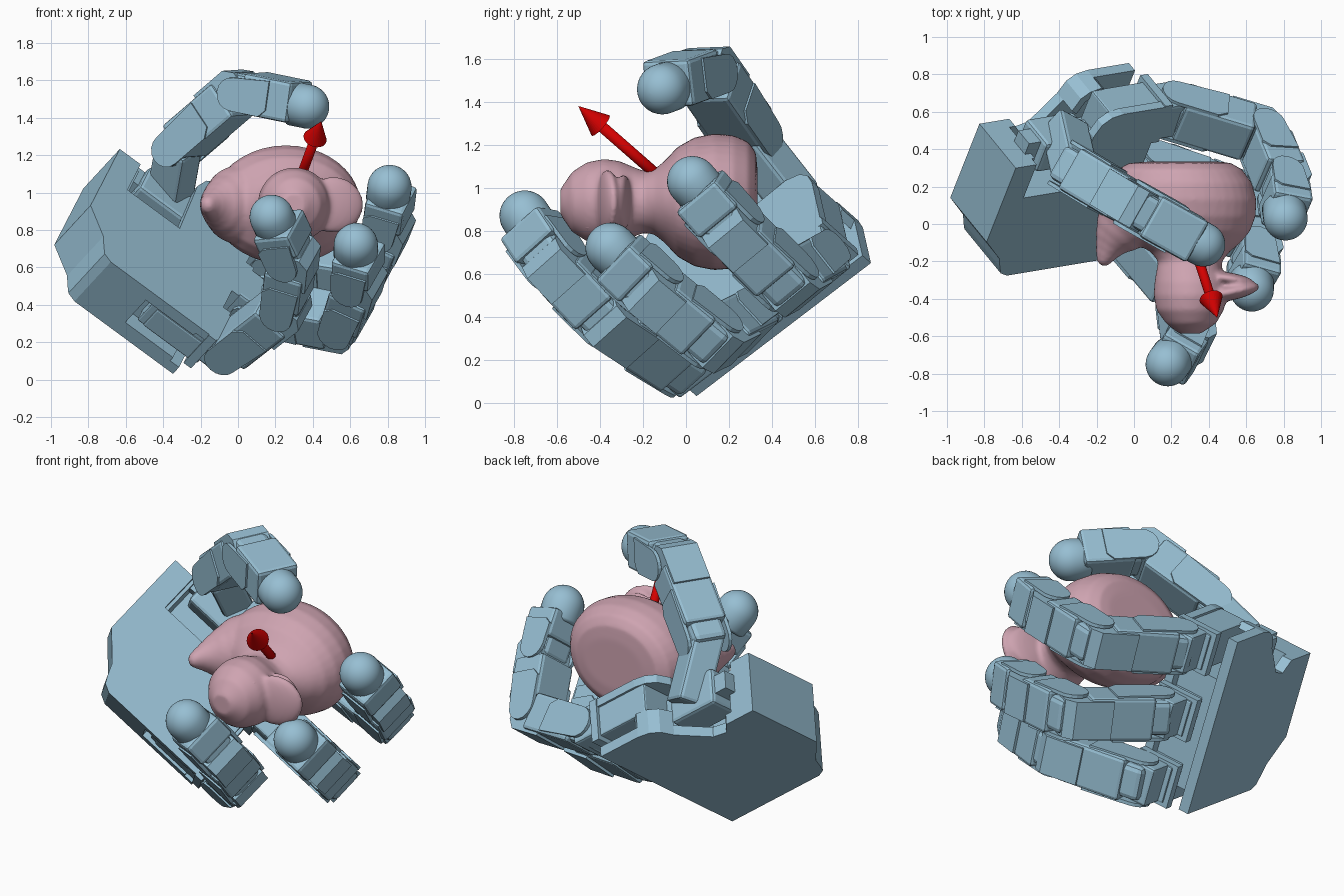
import bpy, bmesh, math
from mathutils import Vector as V, Matrix

if "Cube" in bpy.data.objects:
    bpy.data.objects.remove(bpy.data.objects["Cube"])


def material(name, rgb):
    m = bpy.data.materials.new(name)
    m.diffuse_color = (*rgb, 1)
    m.use_nodes = True
    m.node_tree.nodes["Principled BSDF"].inputs["Base Color"].default_value = m.diffuse_color
    return m


BLUE = material("steel_blue", (0.31, 0.52, 0.65))
PINK = material("pink", (0.62, 0.37, 0.44))
RED = material("red", (0.65, 0.0, 0.0))


def finish(name, bm, mat, smooth=False, bevel=0):
    bmesh.ops.recalc_face_normals(bm, faces=bm.faces)
    me = bpy.data.meshes.new(name)
    bm.to_mesh(me)
    bm.free()
    for p in me.polygons:
        p.use_smooth = smooth
    ob = bpy.data.objects.new(name, me)
    me.materials.append(mat)
    bpy.context.collection.objects.link(ob)
    if bevel:
        b = ob.modifiers.new("bevel", "BEVEL")
        b.width, b.segments, b.limit_method = bevel, 2, "ANGLE"
    return ob


def prism(name, pts, o, ux, uy, uz, z0, z1, bevel=0):
    """Flat outline in the ux/uy plane, extruded along uz."""
    bm = bmesh.new()
    rings = [[bm.verts.new(o + ux * a + uy * b + uz * z) for a, b in pts] for z in (z0, z1)]
    bm.faces.new(rings[0])
    bm.faces.new(rings[1])
    for i in range(len(pts)):
        j = (i + 1) % len(pts)
        bm.faces.new((rings[0][i], rings[0][j], rings[1][j], rings[1][i]))
    return finish(name, bm, BLUE, bevel=bevel)


def rect(a0, a1, b0, b1):
    return [(a0, b0), (a1, b0), (a1, b1), (a0, b1)]


def lathe(name, p, axis, prof, mat, n=32, smooth=True):
    """Round part: profile of (distance along axis, radius)."""
    q = axis.to_track_quat("Z", "Y").to_matrix()
    bm = bmesh.new()
    rings = [[bm.verts.new(p + q @ V((r * math.cos(2 * math.pi * k / n),
              r * math.sin(2 * math.pi * k / n), h))) for k in range(n)] for h, r in prof]
    for a, b in zip(rings, rings[1:]):
        for k in range(n):
            bm.faces.new((a[k], a[(k + 1) % n], b[(k + 1) % n], b[k]))
    bm.faces.new(rings[0])
    bm.faces.new(rings[-1])
    return finish(name, bm, mat, smooth)


# Hand frame: L across the palm, D towards the fingers, N out of the palm
L = V((0.30, 0.76, 0.58)).normalized()
D = V((0.80, 0.134, -0.588))
D = (D - L * D.dot(L)).normalized()
N = D.cross(L).normalized()
O = V((-0.04, 0.275, 0.50))


def at(l, d, n):
    return O + L * l + D * d + N * n


# Palm: back shell, hollow middle with core, front shell with thumb slot
edge = [(-.535, 0), (-.535, -.66), (-.51, -.71), (-.46, -.735), (-.40, -.76), (-.256, -.90), (.265, -.90)]
corner = [(.40, -.43), (.48, -.40), (.52, -.35), (.535, -.28), (.535, 0)]
prism("palm_back_shell", edge + [(.265, -.70), (.20, -.64), (.22, -.56)] + corner, O, L, D, N, -.282, -.22)
prism("palm_front_shell", edge + [(.265, -.76), (.03, -.76), (.03, -.41)] + corner, O, L, D, N, .04, .09)
core = prism("palm_core", [(-.535, -.06)] + edge[1:] + [(.265, -.74), (.03, -.74), (.03, -.40),
             (.25, -.36), (.25, -.06)], O, L, D, N, -.221, .041)
cutter = prism("palm_side_cutter", rect(-.6, -.44, -.38, .02), O, L, D, N, -.19, .02)
cutter.hide_render = True
cutter.hide_viewport = True
cut = core.modifiers.new("side_recess", "BOOLEAN")
cut.object, cut.solver = cutter, "EXACT"
prism("palm_recess_motor", rect(-.53, -.40, -.30, .02), O, L, D, N, -.14, .01, .01)
# Rounded wall joining the shells around the inner corner
for (a, b), (c, d) in zip(corner, corner[1:4]):
    prism("palm_corner_wall", [(a, b), (c, d), (c - .03, d + .04), (a - .03, b + .04)], O, L, D, N, -.25, -.13)
# Thumb motor lying in the slot of the palm
prism("thumb_base_motor", rect(.16, .36, -.70, -.38), O, L, D, N, -.17, .05, .02)
prism("thumb_motor_shaft", rect(.22, .34, -.78, -.34), O, L, D, N, -.11, .0)


def link(name, p, q, lat, out, last=False):
    """Finger segment: motor box, side plates with a rounded end, fork at the far joint."""
    ax = (q - p).normalized()
    ln = (q - p).length
    end = ln - .05 if last else ln - .07
    prism(name + "_body", rect(.05, end, -.095, .125), p, ax, out, lat, -.125, .125, .02)
    arc = [(.09 * math.cos(t), .09 * math.sin(t)) for t in
           [math.pi / 2 + k * math.pi / 8 for k in range(9)]]
    plate = arc + [(ln * .45, -.09), (ln * .55, -.05), (ln * .55, .11)]
    for s in (-1, 1):
        prism(name + "_side_plate", plate, p, ax, out, lat, s * .115, s * .135)
    prism(name + "_knuckle", rect(-.06, .1, -.08, .11), p, ax, out, lat, -.10, .10, .03)
    if not last:
        prism(name + "_fork", [(ln * .6, -.07), (ln + .03, -.06), (ln + .07, 0),
              (ln + .07, .09), (ln + .02, .14), (ln * .6, .14)], p, ax, out, lat, -.11, .11)


def tip_dome(name, p, q):
    r = .118
    prof = [(-.10, r * .9), (-.085, r)] + [(r * math.sin(a), max(r * math.cos(a), .001)) for a in
            [k * math.pi / 24 for k in range(13)]]
    lathe(name, q, (q - p).normalized(), prof, BLUE)


def chain(name, joints):
    a, b, c = joints[-3:]
    lat = (b - a).cross(c - b).normalized()
    for i, (p, q) in enumerate(zip(joints, joints[1:])):
        out = (q - p).cross(lat).normalized()
        link(f"{name}_link_{i + 1}", p, q, lat, out, i == len(joints) - 2)
    tip_dome(name + "_tip", joints[-2], joints[-1])
    return lat


# Fingers: knuckle place across the palm, tip point and first bend angle
L1, L2, L3 = .513, .365, .254
for name, l, d, tip, ang in (("outer_finger", -.413, .1415, (.18, -.75, .87), 84),
                             ("middle_finger", 0, .162, (.63, -.35, .72), 38),
                             ("inner_finger", .413, .1415, (.81, .03, 1.03), 36)):
    tip = V(tip)
    j1 = at(l, d, 0)
    m = tip - j1
    m = (m - D * m.dot(D)).normalized()
    a = math.radians(ang)
    j2 = j1 + (D * math.cos(a) + m * math.sin(a)) * L1
    t = tip - j2
    r = t.length
    x = (L2 * L2 - L3 * L3 + r * r) / (2 * r)
    t.normalize()
    h = math.sqrt(max(L2 * L2 - x * x, .0009))
    j3 = j2 + t * x + t.cross(D.cross(m)).normalized() * h
    chain(name, [j1, j2, j3, tip])
    # Finger motor in the palm and bracket to the knuckle
    prism(name + "_base_motor", rect(-.11, .11, -.34, .06), at(l, 0, 0), L, D, N, -.14, .045, .01)
    prism(name + "_base", rect(-.115, .115, .03, .20), at(l, 0, 0), L, D, N, -.11, .09, .015)
    prism(name + "_base_plate", rect(-.13, .13, .0, .05), at(l, 0, 0), L, D, N, -.17, .09)

# Thumb
t14, t15, ttip = V((-.32, .29, 1.23)), V((.03, .08, 1.53)), V((.37, -.11, 1.46))
tlat = chain("thumb", [t14, t15, ttip])
root = at(.34, -.50, -.06)
ax = (t14 - root).normalized()
side = (tlat - ax * tlat.dot(ax)).normalized()
prism("thumb_root", rect(-.03, (t14 - root).length + .03, -.09, .09), root, ax, side,
      ax.cross(side), -.10, .10, .02)

# Duck-shaped toy lying on its side: slices (y, x min, x max, half width in z)
bm = bmesh.new()
slices = [(.333, .06, .46, .15), (.325, -.03, .52, .23), (.29, -.09, .58, .28), (.22, -.12, .63, .31),
          (.13, -.14, .655, .318), (.04, -.14, .65, .30), (-.04, -.09, .62, .255), (-.10, .0, .57, .19),
          (-.15, .09, .51, .15), (-.20, .13, .47, .145), (-.25, .12, .47, .165), (-.31, .11, .49, .19),
          (-.38, .105, .50, .20), (-.46, .12, .48, .185), (-.53, .17, .44, .14), (-.585, .24, .36, .06)]
rings = []
for y, x0, x1, rz in slices:
    rings.append([bm.verts.new(((x0 + x1) / 2 + (x1 - x0) / 2 * math.cos(k * math.pi / 20), y,
                                .935 + rz * math.sin(k * math.pi / 20))) for k in range(40)])
for a, b in zip(rings, rings[1:]):
    for k in range(40):
        bm.faces.new((a[k], a[(k + 1) % 40], b[(k + 1) % 40], b[k]))
bm.faces.new(rings[0])
bm.faces.new(rings[-1])


def blob(c, s, rot=0):
    bmesh.ops.create_uvsphere(bm, u_segments=24, v_segments=16, radius=1,
                              matrix=Matrix.Translation(c) @ Matrix.Rotation(rot, 4, "Z")
                              @ Matrix.Diagonal((*s, 1)))


# Tail and bill
for x, y, r in ((.0, .06, .19), (-.05, .0, .15), (-.09, -.05, .115), (-.12, -.10, .085),
                (-.143, -.145, .062), (-.157, -.18, .045)):
    blob((x, y, .935), (r, r, r * 1.1))
blob((.51, -.365, .935), (.165, .045, .15), .2)
blob((.50, -.29, .935), (.14, .032, .13), -.15)
duck = finish("toy_duck", bm, PINK, True)
rm = duck.modifiers.new("merge", "REMESH")
rm.mode, rm.voxel_size, rm.use_smooth_shade = "VOXEL", .013, True
sm = duck.modifiers.new("soften", "SMOOTH")
sm.iterations, sm.factor = 5, .5
for s in (-1, 1):
    bm = bmesh.new()
    blob((.405, -.445, .935 + s * .105), (.038, .038, .032))
    finish("toy_eye", bm, PINK, True)

# Arrow
a0, a1 = V((.29, -.02, .96)), V((.445, -.50, 1.38))
n = (a1 - a0).length
lathe("arrow_shaft", a0, (a1 - a0).normalized(), [(0, .026), (n - .12, .026)], RED)
lathe("arrow_head", a0, (a1 - a0).normalized(), [(n - .14, .063), (n, .001)], RED, smooth=False)
